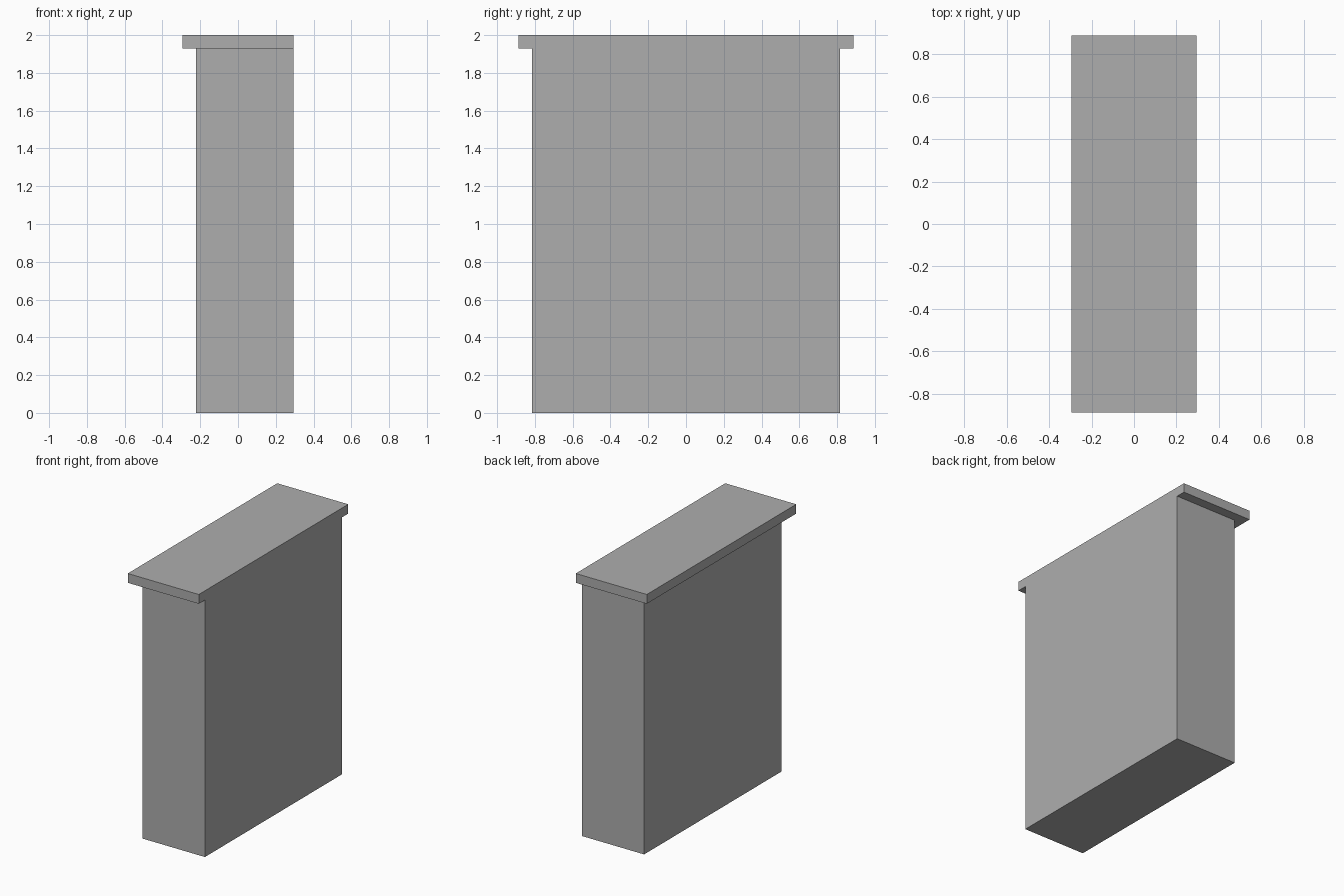
import bpy
import bmesh

cube = bpy.data.objects.get("Cube")
if cube:
    bpy.data.objects.remove(cube, do_unlink=True)

# Single plain grey material
grey = bpy.data.materials.new("plain_grey")
grey.use_nodes = True
colour = (0.42, 0.42, 0.42, 1.0)
grey.diffuse_color = colour
grey.node_tree.nodes["Principled BSDF"].inputs["Base Color"].default_value = colour


def box(name, low, high, open_top=False):
    """Flat-faced box between two corners, optionally without its top."""
    bm = bmesh.new()
    bmesh.ops.create_cube(bm, size=1.0)
    for v in bm.verts:
        v.co = [l + (c + 0.5) * (h - l) for c, l, h in zip(v.co, low, high)]
    bm.normal_update()
    if open_top:
        top = [f for f in bm.faces if f.normal.z > 0.9]
        bmesh.ops.delete(bm, geom=top, context='FACES_ONLY')
    mesh = bpy.data.meshes.new(name)
    bm.to_mesh(mesh)
    bm.free()
    mesh.materials.append(grey)
    obj = bpy.data.objects.new(name, mesh)
    bpy.context.collection.objects.link(obj)
    return obj


# Tall body, flush with the top slab on the +x side
box("body", (-0.222, -0.814, 0.0), (0.295, 0.814, 1.93), open_top=True)

# Top slab overhanging the front, back and -x side
box("top_slab", (-0.295, -0.887, 1.93), (0.295, 0.887, 2.0))
